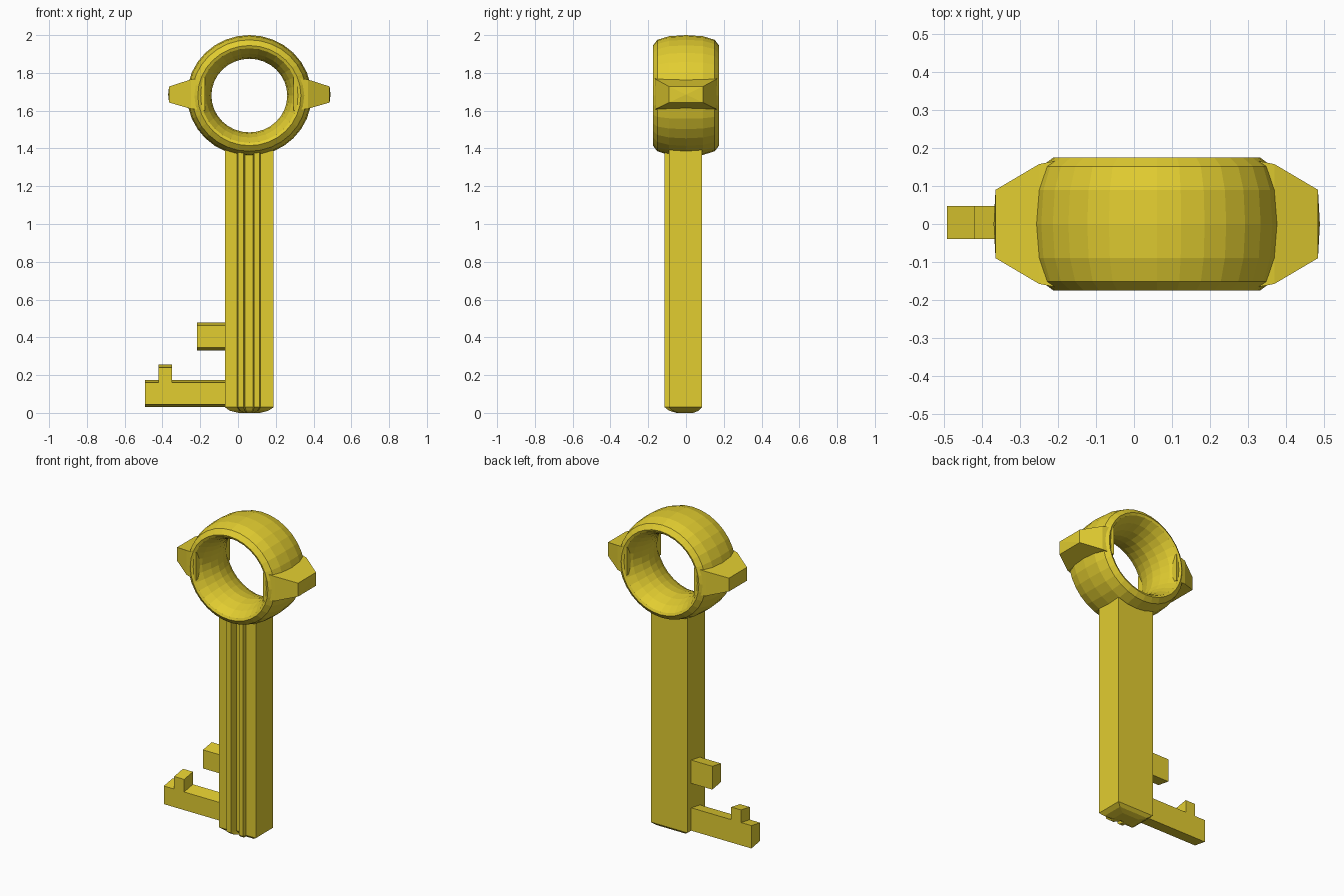
import bpy, bmesh, math

if "Cube" in bpy.data.objects:
    bpy.data.objects.remove(bpy.data.objects["Cube"])

gold = bpy.data.materials.new("gold")
gold.diffuse_color = (0.76, 0.61, 0.03, 1)
gold.use_nodes = True
gold.node_tree.nodes["Principled BSDF"].inputs["Base Color"].default_value = gold.diffuse_color
CX, CZ = 0.06, 1.68


def make(name, verts, faces):
    mesh = bpy.data.meshes.new(name)
    mesh.from_pydata(verts, [], faces)
    bm = bmesh.new()
    bm.from_mesh(mesh)
    bmesh.ops.recalc_face_normals(bm, faces=bm.faces)
    bm.to_mesh(mesh)
    bm.free()
    mesh.materials.append(gold)
    obj = bpy.data.objects.new(name, mesh)
    bpy.context.collection.objects.link(obj)
    return obj


def loft(name, loops, closed=False):
    """Skin a list of equal-length loops, capped unless closed."""
    n, m = len(loops[0]), len(loops)
    verts = [v for loop in loops for v in loop]
    faces = [(a * n + i, a * n + (i + 1) % n,
              (a + 1) % m * n + (i + 1) % n, (a + 1) % m * n + i)
             for a in range(m if closed else m - 1) for i in range(n)]
    if not closed:
        faces += [tuple(range(n)), tuple(range((m - 1) * n, m * n))]
    return make(name, verts, faces)


# Bow: bulging ring turned around the y axis
half = [(0.195, 0), (0.203, 0.06), (0.222, 0.12), (0.25, 0.168), (0.265, 0.175),
        (0.295, 0.152), (0.314, 0.09), (0.32, 0)]
section = half + [(r, -y) for r, y in half[-2:0:-1]]
SEG = 32
rings = []
for s in range(SEG):
    a = 2 * math.pi * s / SEG
    rings.append([(CX + 1.03 * r * math.cos(a), y, CZ + r * math.sin(a))
                  for r, y in section])
loft("bow_ring", rings, closed=True)

# Tapered lugs on both sides of the bow
for side, name in ((1, "right_lug"), (-1, "left_lug")):
    loops = []
    for x, hy, z0, z1 in ((0.235, 0.172, 1.60, 1.775), (0.31, 0.158, 1.61, 1.765),
                          (0.425, 0.09, 1.643, 1.728)):
        loops.append([(CX + side * x, -hy, z0), (CX + side * x, hy, z0),
                      (CX + side * x, hy, z1), (CX + side * x, -hy, z1)])
    # slightly pointed tip
    obj = loft(name, loops)
    bm = bmesh.new()
    bm.from_mesh(obj.data)
    tip = max(bm.faces, key=lambda f: side * f.calc_center_median().x)
    mid = bmesh.ops.poke(bm, faces=[tip])["verts"][0]
    mid.co.x += side * 0.005
    bm.to_mesh(obj.data)
    bm.free()

# Shaft: grooved front, flat sides and back, domed bottom
profile = [(-0.07, 0.085), (-0.07, -0.09), (-0.005, -0.09), (0.0, -0.113),
           (0.03, -0.113), (0.038, -0.07), (0.08, -0.07), (0.085, -0.113),
           (0.115, -0.113), (0.12, -0.09), (0.188, -0.09), (0.188, 0.085)]
levels = ((0.0, 0.45), (0.012, 0.8), (0.03, 1.0), (1.4, 1.0))
loft("shaft", [[(CX + (x - CX) * k, y * k, z) for x, y in profile] for z, k in levels])


# Bit: blocks a little narrower in height at the front
def tooth(name, x0, x1, z0, z1, taper0=0.015):
    loops = []
    for x in (x0, x1):
        loops.append([(x, -0.04, z0 + taper0), (x, 0.048, z0),
                      (x, 0.048, z1), (x, -0.04, z1 - 0.015)])
    loft(name, loops)


tooth("lower_bit", -0.493, -0.04, 0.03, 0.175)
tooth("bit_nub", -0.42, -0.35, 0.15, 0.255, 0)
tooth("upper_bit", -0.218, -0.04, 0.33, 0.478)
